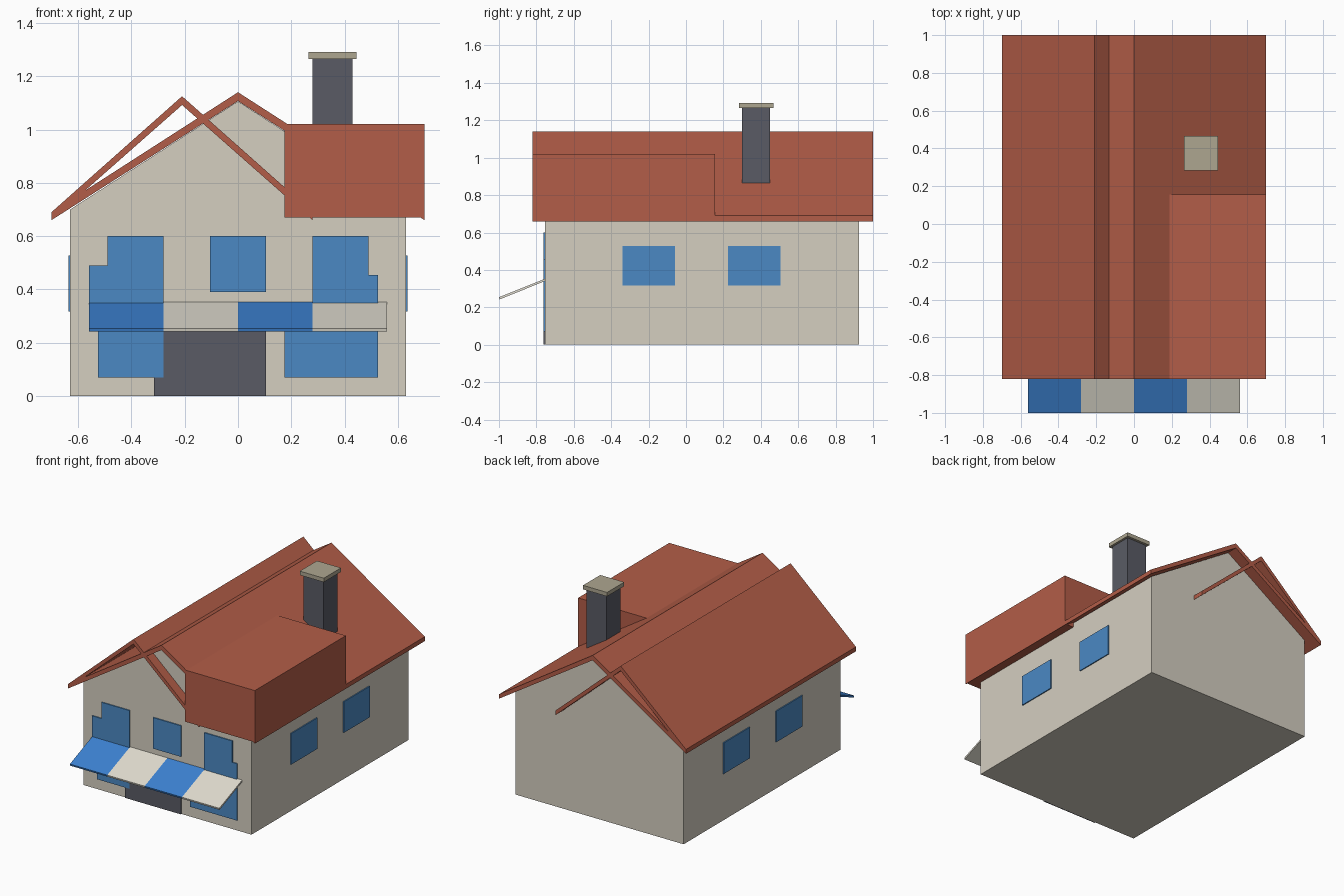
import bpy, bmesh

if "Cube" in bpy.data.objects:
    bpy.data.objects.remove(bpy.data.objects["Cube"])


def material(name, rgb):
    m = bpy.data.materials.new(name)
    m.diffuse_color = (*rgb, 1)
    m.use_nodes = True
    m.node_tree.nodes["Principled BSDF"].inputs["Base Color"].default_value = m.diffuse_color
    return m


CREAM = material("cream_wall", (0.66, 0.62, 0.53))
RED = material("red_tile", (0.45, 0.11, 0.065))
BLUE = material("blue_glass", (0.07, 0.25, 0.55))
AWNING_BLUE = material("awning_blue", (0.045, 0.22, 0.63))
AWNING_CREAM = material("awning_cream", (0.74, 0.71, 0.62))
DARK = material("dark_slate", (0.10, 0.105, 0.13))
STONE = material("cap_stone", (0.42, 0.38, 0.28))


def prism(name, pts, a, b, mat, axis="y"):
    """Extrude a 2D profile along an axis: (x, z) along y or (y, z) along x."""
    place = (lambda p, d: (p[0], d, p[1])) if axis == "y" else (lambda p, d: (d, p[0], p[1]))
    bm = bmesh.new()
    lo = [bm.verts.new(place(p, a)) for p in pts]
    hi = [bm.verts.new(place(p, b)) for p in pts]
    bm.faces.new(lo)
    bm.faces.new(hi[::-1])
    for i in range(len(pts)):
        j = (i + 1) % len(pts)
        bm.faces.new((lo[i], hi[i], hi[j], lo[j]))
    bmesh.ops.recalc_face_normals(bm, faces=bm.faces)
    me = bpy.data.meshes.new(name)
    bm.to_mesh(me)
    bm.free()
    me.materials.append(mat)
    ob = bpy.data.objects.new(name, me)
    bpy.context.collection.objects.link(ob)
    return ob


def rect(u0, u1, v0, v1):
    return [(u0, v0), (u1, v0), (u1, v1), (u0, v1)]


def gable_roof(name, cx, half, peak):
    """Thin folded roof slab with vertical eave edges."""
    prism(name, [(cx - half, 0.66), (cx, peak - 0.033), (cx + half, 0.66),
                 (cx + half, 0.69), (cx, peak), (cx - half, 0.69)], -0.82, 1.0, RED)


# House body with gable ends
prism("house_walls", [(-0.63, 0), (0.63, 0), (0.63, 0.70), (0, 1.106), (-0.63, 0.70)],
      -0.755, 0.925, CREAM)

# Main roof and the crossing offset roof
gable_roof("main_roof", 0, 0.70, 1.14)
gable_roof("offset_roof", -0.21, 0.49, 1.125)

# Flat-topped dormer block
prism("dormer", rect(0.175, 0.70, 0.67, 1.02), -0.82, 0.155, RED)

# Chimney and its cap
prism("chimney", rect(0.28, 0.43, 0.80, 1.268), 0.30, 0.45, DARK)
prism("chimney_cap", rect(0.265, 0.445, 1.265, 1.292), 0.283, 0.467, STONE)

# Front windows
F0, F1 = -0.762, -0.75
prism("front_window_left", [(-0.525, 0.07), (-0.28, 0.07), (-0.28, 0.60), (-0.49, 0.60),
                            (-0.49, 0.49), (-0.56, 0.49), (-0.56, 0.30), (-0.525, 0.30)],
      F0, F1, BLUE)
prism("front_window_middle", rect(-0.105, 0.105, 0.39, 0.60), F0, F1, BLUE)
prism("front_window_right", [(0.175, 0.07), (0.525, 0.07), (0.525, 0.455), (0.49, 0.455),
                             (0.49, 0.60), (0.28, 0.60), (0.28, 0.34), (0.175, 0.34)],
      F0, F1, BLUE)

# Door with low side panel
prism("front_door", [(-0.315, 0), (0.105, 0), (0.105, 0.33), (-0.28, 0.33),
                     (-0.28, 0.105), (-0.315, 0.105)], F0, F1, DARK)

# Side windows, same on both sides
for side, s in (("left", -1), ("right", 1)):
    for i, y in enumerate((-0.34, 0.225)):
        prism(f"side_window_{side}_{i + 1}", rect(y, y + 0.28, 0.318, 0.528),
              s * 0.625, s * 0.637, BLUE, axis="x")

# Striped sloping awning
for i in range(4):
    x = -0.56 + 0.28 * i
    prism(f"awning_stripe_{i + 1}",
          [(-0.997, 0.242), (-0.755, 0.34), (-0.755, 0.352), (-1.0, 0.254)],
          x, x + 0.28, AWNING_CREAM if i % 2 else AWNING_BLUE, axis="x")
